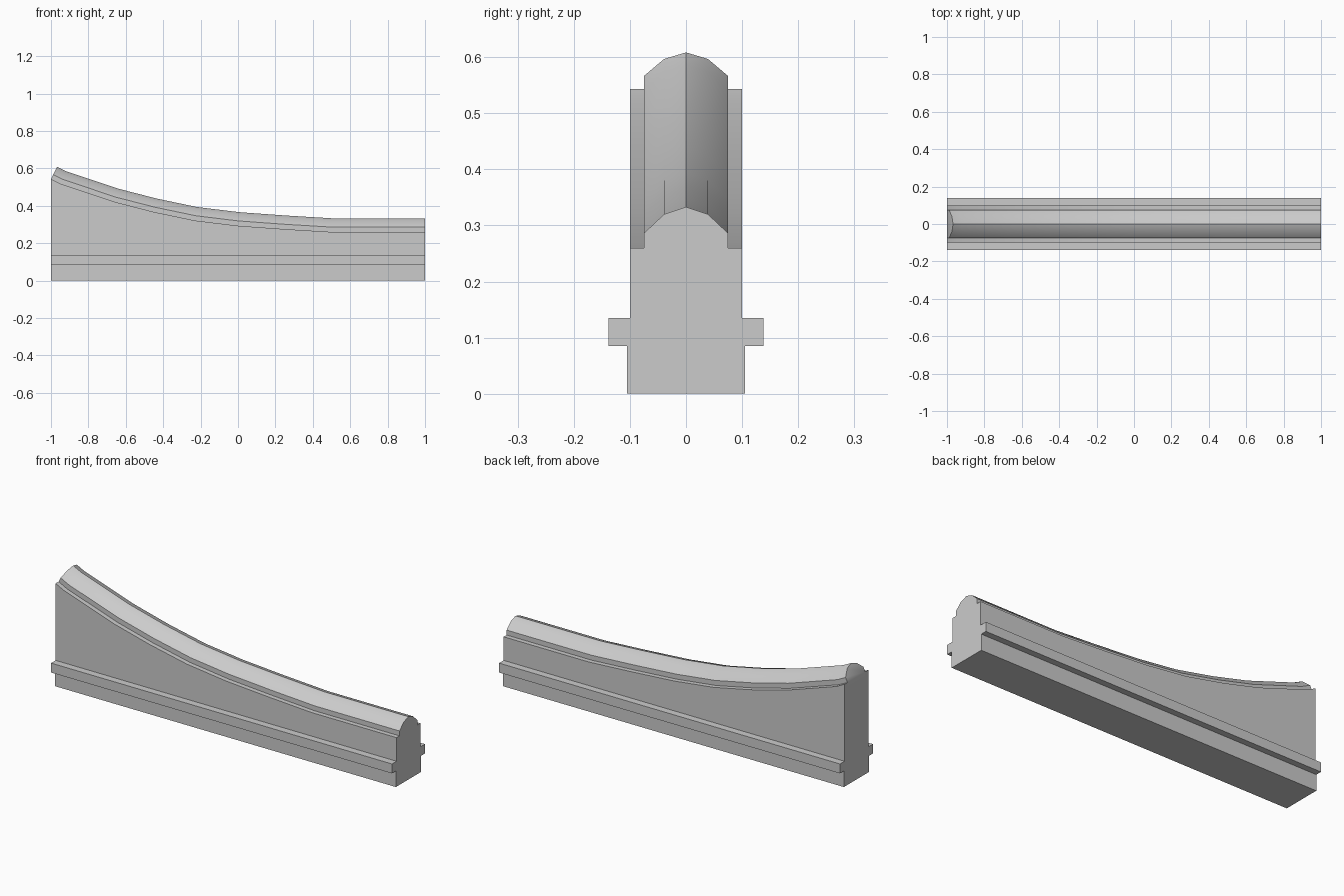
import bpy, bmesh
from mathutils import Vector

if "Cube" in bpy.data.objects:
    bpy.data.objects.remove(bpy.data.objects["Cube"])

# ledge line along the wall (x, z)
PATH = [(-1, .543), (-.95, .518), (-.66, .421), (-.45, .367), (-.23, .321),
        (0, .293), (.25, .275), (.5, .26), (1, .26)]
# half sections: fixed heights for the lower wall, offsets above the ledge for the coping
LOWER = [(.105, 0), (.105, .085), (.138, .085), (.138, .135), (.1, .135)]
COPING = [(.1, 0), (.075, 0), (.075, .026), (.039, .06), (0, .073)]


def normal_at(i):
    """Upward normal of the path, mitred at the bends."""
    pts = [Vector(p) for p in PATH]
    dirs = [(b - a).normalized() for a, b in zip(pts, pts[1:])]
    a, b = dirs[max(i - 1, 0)], dirs[min(i, len(dirs) - 1)]
    t = (a + b).normalized()
    return Vector((-t.y, t.x)) / t.dot(a)


def section(i):
    x, z = PATH[i]
    n = normal_at(i)
    half = [(x, y, h) for y, h in LOWER]
    half += [(x + n.x * h, y, z + n.y * h) for y, h in COPING]
    return half + [(px, -y, pz) for px, y, pz in reversed(half[:-1])]


# sloped wall: loft of the sections
bm = bmesh.new()
rings = [[bm.verts.new(p) for p in section(i)] for i in range(len(PATH))]
count = len(rings[0])
for r, s in zip(rings, rings[1:]):
    for j in range(count):
        k = (j + 1) % count
        bm.faces.new((r[j], r[k], s[k], s[j]))

# end faces: upright wall end and tilted coping end
for r in (rings[0], rings[-1]):
    bm.faces.new(r[:7] + r[12:])
    bm.faces.new(r[6:13])

bmesh.ops.recalc_face_normals(bm, faces=bm.faces)
mesh = bpy.data.meshes.new("sloped_wall")
bm.to_mesh(mesh)
bm.free()
wall = bpy.data.objects.new("sloped_wall", mesh)
bpy.context.collection.objects.link(wall)

# smooth rounded coping, sharp ledges
bpy.context.view_layer.objects.active = wall
wall.select_set(True)
bpy.ops.object.shade_smooth_by_angle(angle=.6)
